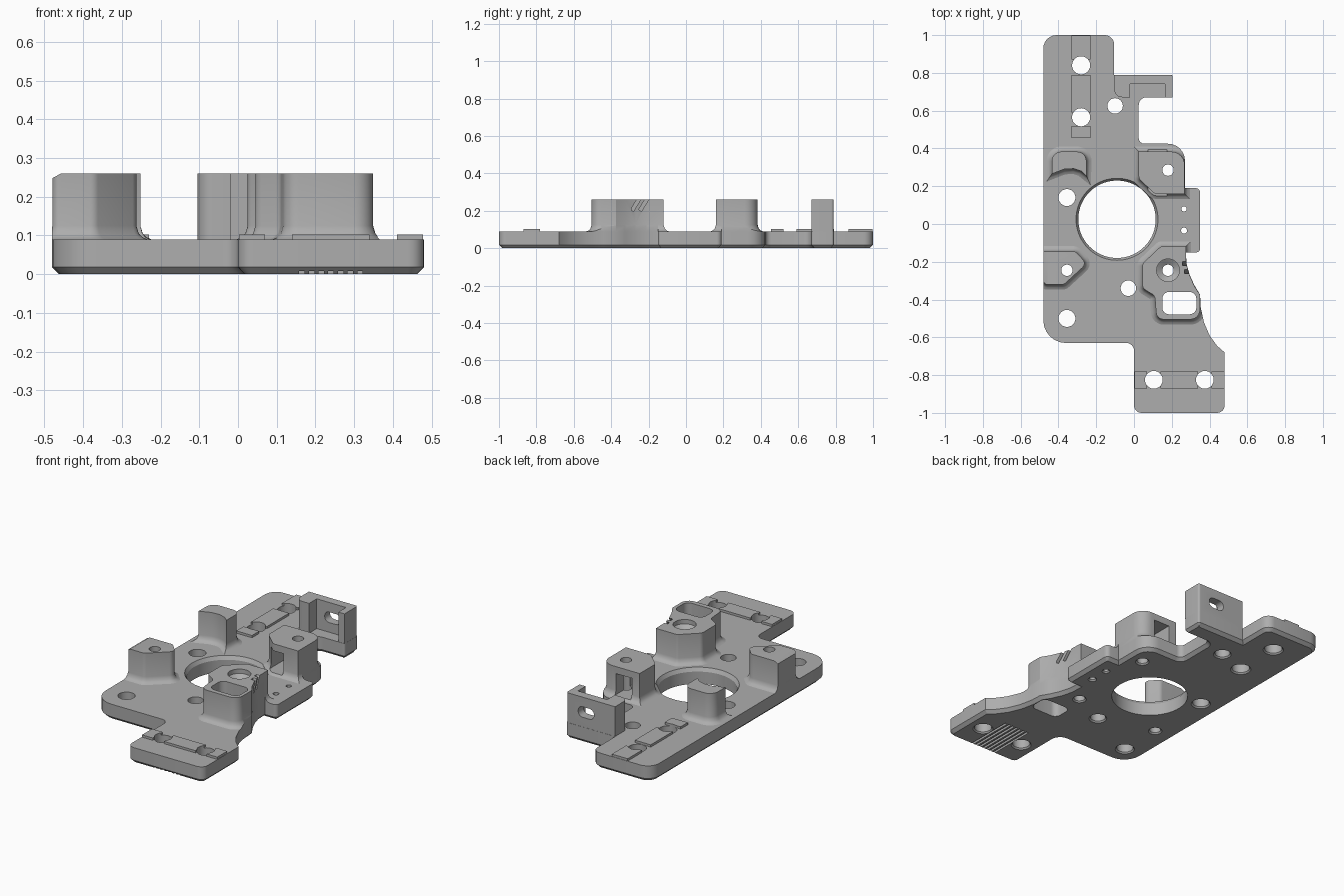
import bpy, bmesh, math
from mathutils import Matrix, Vector

cube = bpy.data.objects.get("Cube")
if cube:
    bpy.data.objects.remove(cube, do_unlink=True)

grey = bpy.data.materials.new("light grey")
grey.use_nodes = True
colour = (0.42, 0.42, 0.42, 1)
grey.diffuse_color = colour
grey.node_tree.nodes["Principled BSDF"].inputs["Base Color"].default_value = colour

TOP, HIGH = 0.09, 0.26


def rounded(points, steps=6):
    """Outline from (x, y[, radius]) corners with tangent arcs."""
    out = []
    for i, p in enumerate(points):
        c = Vector(p[:2])
        if len(p) < 3:
            out.append(c)
            continue
        a = (Vector(points[i - 1][:2]) - c).normalized()
        b = (Vector(points[(i + 1) % len(points)][:2]) - c).normalized()
        half = a.angle(b) / 2
        mid = c + (a + b).normalized() * p[2] / math.sin(half)
        start = c + a * p[2] / math.tan(half) - mid
        sweep = (math.pi - 2 * half) * (1 if a.x * b.y - a.y * b.x < 0 else -1)
        for k in range(steps + 1):
            out.append(mid + Matrix.Rotation(sweep * k / steps, 2) @ start)
    return out


def circle(x, y, r, n=40):
    return [Vector((x + r * math.cos(t), y + r * math.sin(t)))
            for t in (2 * math.pi * k / n for k in range(n))]


def rect(x0, x1, y0, y1, r=None):
    corners = [(x0, y0), (x1, y0), (x1, y1), (x0, y1)]
    return rounded([c + (r,) if r else c for c in corners])


def offset(outline, d):
    area = sum(outline[i - 1].cross(outline[i]) for i in range(len(outline)))
    sign = 1 if area > 0 else -1
    out = []
    for i, p in enumerate(outline):
        e = (p - outline[i - 1]).normalized()
        f = (outline[(i + 1) % len(outline)] - p).normalized()
        m, n = Vector((e.y, -e.x)), Vector((f.y, -f.x))
        out.append(p + (m + n) * (sign * d / max(0.4, 1 + m.dot(n))))
    return out


def loft(bm, outline, rings, matrix=Matrix()):
    """Closed solid through (offset, height) copies of an outline."""
    loops = [[bm.verts.new(matrix @ Vector((p.x, p.y, z))) for p in offset(outline, d)]
             for d, z in rings]
    faces = [bm.faces.new(loops[0]), bm.faces.new(loops[-1])]
    n = len(outline)
    for low, up in zip(loops, loops[1:]):
        for i in range(n):
            faces.append(bm.faces.new((low[i - 1], low[i], up[i], up[i - 1])))
    bmesh.ops.recalc_face_normals(bm, faces=faces)


def block(bm, centre, size, rot=0, axis='X'):
    m = Matrix.Translation(centre) @ Matrix.Rotation(rot, 4, axis) @ Matrix.Diagonal((*size, 1))
    bmesh.ops.create_cube(bm, size=1, matrix=m)


def finish(name, bm):
    mesh = bpy.data.meshes.new(name)
    bm.to_mesh(mesh)
    bm.free()
    mesh.materials.append(grey)
    obj = bpy.data.objects.new(name, mesh)
    bpy.context.collection.objects.link(obj)
    return obj


def solid(name, outline, rings, matrix=Matrix()):
    bm = bmesh.new()
    loft(bm, outline, rings, matrix)
    return finish(name, bm)


def boolean(obj, tool, operation='DIFFERENCE'):
    mod = obj.modifiers.new("cut", 'BOOLEAN')
    mod.operation, mod.solver, mod.object = operation, 'EXACT', tool
    bpy.context.view_layer.objects.active = obj
    bpy.ops.object.modifier_apply(modifier=mod.name)


# Base plate with chamfered underside
outline = rounded([
    (-0.48, 1, 0.07), (-0.105, 1, 0.05), (-0.105, 0.79), (0.205, 0.79, 0.012),
    (0.205, 0.67, 0.012), (0.025, 0.67, 0.04), (0.025, 0.425, 0.03), (0.27, 0.425, 0.09),
    (0.27, 0.19), (0.35, 0.19, 0.025), (0.35, -0.15, 0.02), (0.275, -0.15),
    (0.278, -0.21), (0.295, -0.27), (0.32, -0.325), (0.35, -0.375), (0.353, -0.44),
    (0.37, -0.52), (0.4, -0.59), (0.44, -0.645), (0.48, -0.68), (0.48, -1, 0.04),
    (0, -1, 0.04), (0, -0.63, 0.04), (-0.48, -0.63, 0.12)])
plate = solid("base_plate", outline, [(-0.018, 0), (0, 0.018), (0, TOP)])

# Tall version of the outline trims the posts at the plate edge
trim = solid("trim_helper", outline, [(0, TOP - 0.003), (0, 0.35)])

# Posts with flared feet
flare = [(0.03, TOP - 0.001), (0.016, 0.095), (0.006, 0.105), (0, 0.125), (0, HIGH)]
post_shapes = {
    "rear_left_post": [(0.025, 0.383), (0.268, 0.383, 0.07), (0.268, 0.16), (0.11, 0.16, 0.03),
                       (0.025, 0.24, 0.03)],
    "front_left_post": [(0.14, -0.12, 0.02), (0.274, -0.12), (0.277, -0.21), (0.294, -0.27),
                        (0.318, -0.325), (0.349, -0.375), (0.349, -0.505, 0.05),
                        (0.12, -0.505, 0.04), (0.11, -0.38, 0.03), (0.045, -0.34, 0.03),
                        (0.045, -0.21, 0.03)],
    "front_right_post": [(-0.479, -0.145), (-0.31, -0.145, 0.03), (-0.25, -0.21, 0.03),
                         (-0.37, -0.32, 0.03), (-0.479, -0.32, 0.02)],
    "rear_right_post": [(-0.435, 0.383, 0.05), (-0.252, 0.383, 0.05), (-0.252, 0.255),
                        (-0.28, 0.28), (-0.32, 0.293), (-0.37, 0.29), (-0.435, 0.265)],
}
posts = {}
for name, shape in post_shapes.items():
    posts[name] = solid(name, rounded(shape), flare)
    boolean(posts[name], trim, 'INTERSECT')

# Upright bracket with an oblong window
bracket = solid("rear_bracket", rounded([
    (-0.104, 0.789), (0.204, 0.789, 0.012), (0.204, 0.671), (0.165, 0.671), (0.165, 0.74),
    (-0.02, 0.74), (-0.02, 0.671), (-0.104, 0.671, 0.04)]), [(0, TOP - 0.001), (0, HIGH)])
stand = Matrix.Rotation(math.pi / 2, 4, 'X')
window = solid("window_cutter", rect(0.03, 0.13, 0.145, 0.205, 0.028), [(0, -0.85), (0, -0.71)], stand)
boolean(bracket, window)

# Raised key rails
bm = bmesh.new()
for low, high in ((0.455, 0.52), (0.59, 0.79), (0.87, 0.998)):
    loft(bm, rect(-0.33, -0.23, low, high), [(0, TOP - 0.002), (0, 0.103)])
for low, high in ((0.002, 0.07), (0.14, 0.34), (0.41, 0.478)):
    loft(bm, rect(low, high, -0.87, -0.78), [(0, TOP - 0.002), (0, 0.103)])
rails = finish("key_rails", bm)

# Through holes
bm = bmesh.new()
drilled = [(-0.28, 0.84, 0.048), (-0.28, 0.565, 0.048), (-0.1, 0.625, 0.041),
           (-0.355, 0.14, 0.045), (-0.03, -0.34, 0.041), (-0.355, -0.5, 0.045),
           (0.105, -0.825, 0.047), (0.375, -0.825, 0.047),
           (0.265, 0.08, 0.014), (0.265, -0.035, 0.016),
           (0.18, 0.285, 0.03), (-0.355, -0.245, 0.03)]
for x, y, r in drilled:
    loft(bm, circle(x, y, r, 24), [(0.012, -0.005), (0, 0.008), (0, 0.3)])
loft(bm, circle(0.18, -0.245, 0.03, 24),
     [(0.012, -0.005), (0, 0.008), (0, 0.215), (0.03, 0.235), (0.03, 0.3)])
loft(bm, rect(0.15, 0.33, -0.478, -0.36, 0.035), [(0, -0.05), (0, 0.3)])
holes = finish("hole_cutter", bm)

# Large bore with chamfered rim, and grip grooves underneath
bm = bmesh.new()
loft(bm, circle(-0.09, 0.025, 0.205, 72), [(0, -0.05), (0, 0.07), (0.018, 0.1)])
for k in range(7):
    block(bm, (0.165 + k * 0.025, -0.845, 0), (0.014, 0.29, 0.024))
bore = finish("bore_cutter", bm)

for part in [plate, rails, *posts.values()]:
    boolean(part, holes)
boolean(plate, bore)

# Nut slot, slanted notches and trimmed outer corner
bm = bmesh.new()
loft(bm, rect(0.075, 0.175, 0.1, 0.22), [(0, -0.45), (0, -0.1)], stand)
slot = finish("slot_cutter", bm)
boolean(posts["rear_left_post"], slot)
bm = bmesh.new()
for x, y in ((0.275, -0.222), (0.285, -0.265)):
    block(bm, (x, y, 0.24), (0.036, 0.018, 0.09), -0.55)
notch = finish("notch_cutter", bm)
boolean(posts["front_left_post"], notch)
bm = bmesh.new()
block(bm, (-0.482, -0.24, 0.292), (0.2, 0.3, 0.08), -math.atan2(0.025, 0.045), 'Y')
corner = finish("corner_cutter", bm)
boolean(posts["front_right_post"], corner)

for tool in (trim, window, holes, bore, slot, notch, corner):
    bpy.data.objects.remove(tool, do_unlink=True)

# Smooth curved walls, crisp edges
for part in [plate, rails, bracket, *posts.values()]:
    bpy.ops.object.select_all(action='DESELECT')
    part.select_set(True)
    bpy.context.view_layer.objects.active = part
    bpy.ops.object.shade_smooth_by_angle(angle=math.radians(30))
